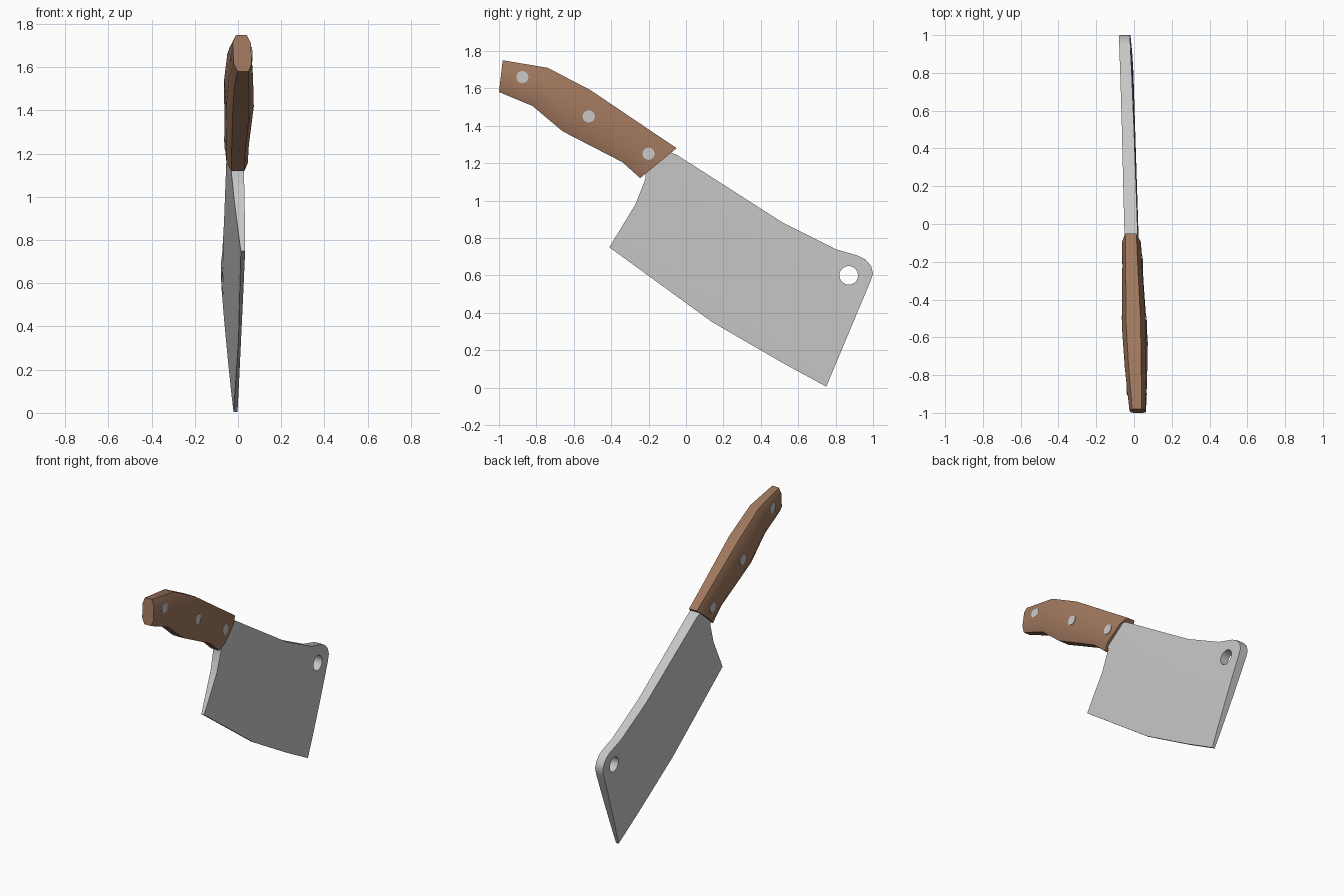
import bpy, bmesh, math
from mathutils import Vector

if "Cube" in bpy.data.objects:
    bpy.data.objects.remove(bpy.data.objects["Cube"])


def material(name, rgb):
    m = bpy.data.materials.new(name)
    m.diffuse_color = (*rgb, 1)
    m.use_nodes = True
    m.node_tree.nodes["Principled BSDF"].inputs["Base Color"].default_value = m.diffuse_color
    return m


steel = material("steel", (0.57, 0.57, 0.57))
wood = material("brown wood", (0.35, 0.185, 0.11))


def mid_x(y, z):
    """The whole knife leans slightly: x of its middle plane."""
    return 0.03 - 0.055 * y - 0.039 * z


def finish(name, bm, mat, angle):
    bmesh.ops.recalc_face_normals(bm, faces=bm.faces)
    me = bpy.data.meshes.new(name)
    bm.to_mesh(me)
    bm.free()
    me.materials.append(mat)
    ob = bpy.data.objects.new(name, me)
    bpy.context.collection.objects.link(ob)
    bpy.ops.object.select_all(action='DESELECT')
    ob.select_set(True)
    bpy.context.view_layer.objects.active = ob
    bpy.ops.object.shade_smooth_by_angle(angle=math.radians(angle))
    return ob


# Blade: outline with a hanging hole, thick at the spine and thin at the edge
outline = [(-0.41, 0.75), (-0.27, 0.98), (-0.215, 1.12), (-0.22, 1.16), (-0.09, 1.26),
           (-0.05, 1.245), (0.52, 0.88), (0.80, 0.74), (0.92, 0.705), (0.96, 0.685),
           (0.99, 0.65), (1.0, 0.61), (0.985, 0.565), (0.75, 0.005), (0.52, 0.13),
           (0.14, 0.35)]
hole = [(0.87 + 0.05 * math.cos(i * math.pi / 10), 0.60 + 0.05 * math.sin(i * math.pi / 10))
        for i in range(20)]
heel = Vector((0, -0.41, 0.75))
up = Vector((0, 0.538, 0.843))
along = Vector((0, 0.843, -0.538))

bm = bmesh.new()
for loop in (outline, hole):
    vs = [bm.verts.new((0, y, z)) for y, z in loop]
    for i, v in enumerate(vs):
        bm.edges.new((v, vs[i - 1]))
bmesh.ops.triangle_fill(bm, edges=bm.edges[:], use_beauty=True, normal=(1, 0, 0))
cuts = [(up, d) for d in (0.02, 0.1, 0.2, 0.32, 0.45)] + \
       [(along, d) for d in (0.25, 0.5, 0.75, 1.0, 1.2)]
for normal, d in cuts:
    bmesh.ops.bisect_plane(bm, geom=bm.verts[:] + bm.edges[:] + bm.faces[:],
                           plane_co=heel + normal * d, plane_no=normal)
res = bmesh.ops.extrude_face_region(bm, geom=bm.faces[:], use_keep_orig=True)
front = {g for g in res["geom"] if isinstance(g, bmesh.types.BMVert)}
for v in bm.verts:
    d = min(1, max(0, ((v.co - heel).dot(up) + 0.04) / 0.6))
    half = 0.006 + 0.029 * d ** 0.75 - 0.006 * max(0, v.co.y) * d
    v.co.x = mid_x(v.co.y, v.co.z) + (half if v in front else -half)
finish("blade", bm, steel, 35)

# Handle: eight-sided sections lofted from butt to bolster (top, bottom, half thickness)
sections = [((-0.98, 1.75), (-1.0, 1.58), 0.042),
            ((-0.74, 1.71), (-0.82, 1.505), 0.056),
            ((-0.51, 1.59), (-0.66, 1.37), 0.064),
            ((-0.18, 1.367), (-0.34, 1.205), 0.052),
            ((-0.05, 1.28), (-0.245, 1.12), 0.049)]
ring = [(0, 0.6), (0.22, 1), (0.78, 1), (1, 0.6), (1, -0.6), (0.78, -1), (0.22, -1), (0, -0.6)]
bm = bmesh.new()
rings = []
for top, bottom, t in sections:
    a, b = Vector(top), Vector(bottom)
    row = []
    for u, s in ring:
        p = a.lerp(b, u)
        row.append(bm.verts.new((mid_x(*p) + s * t, p.x, p.y)))
    rings.append(row)
for r0, r1 in zip(rings, rings[1:]):
    for i in range(8):
        bm.faces.new((r0[i - 1], r0[i], r1[i], r1[i - 1]))
bm.faces.new(rings[0])
bm.faces.new(rings[-1])
finish("handle", bm, wood, 50)

# Rivets: pins passing through the handle, nearly flush on both sides
for n, (y, z, half) in enumerate([(-0.875, 1.66, 0.052), (-0.52, 1.45, 0.065),
                                  (-0.20, 1.25, 0.054)]):
    bm = bmesh.new()
    pts = [(y + 0.033 * math.cos(i * math.pi / 6), z + 0.033 * math.sin(i * math.pi / 6))
           for i in range(12)]
    left, right = [[bm.verts.new((mid_x(*p) + s * half, *p)) for p in pts] for s in (-1, 1)]
    bm.faces.new(left)
    bm.faces.new(right)
    for i in range(12):
        bm.faces.new((left[i - 1], left[i], right[i], right[i - 1]))
    finish(f"rivet_{n + 1}", bm, steel, 30)
